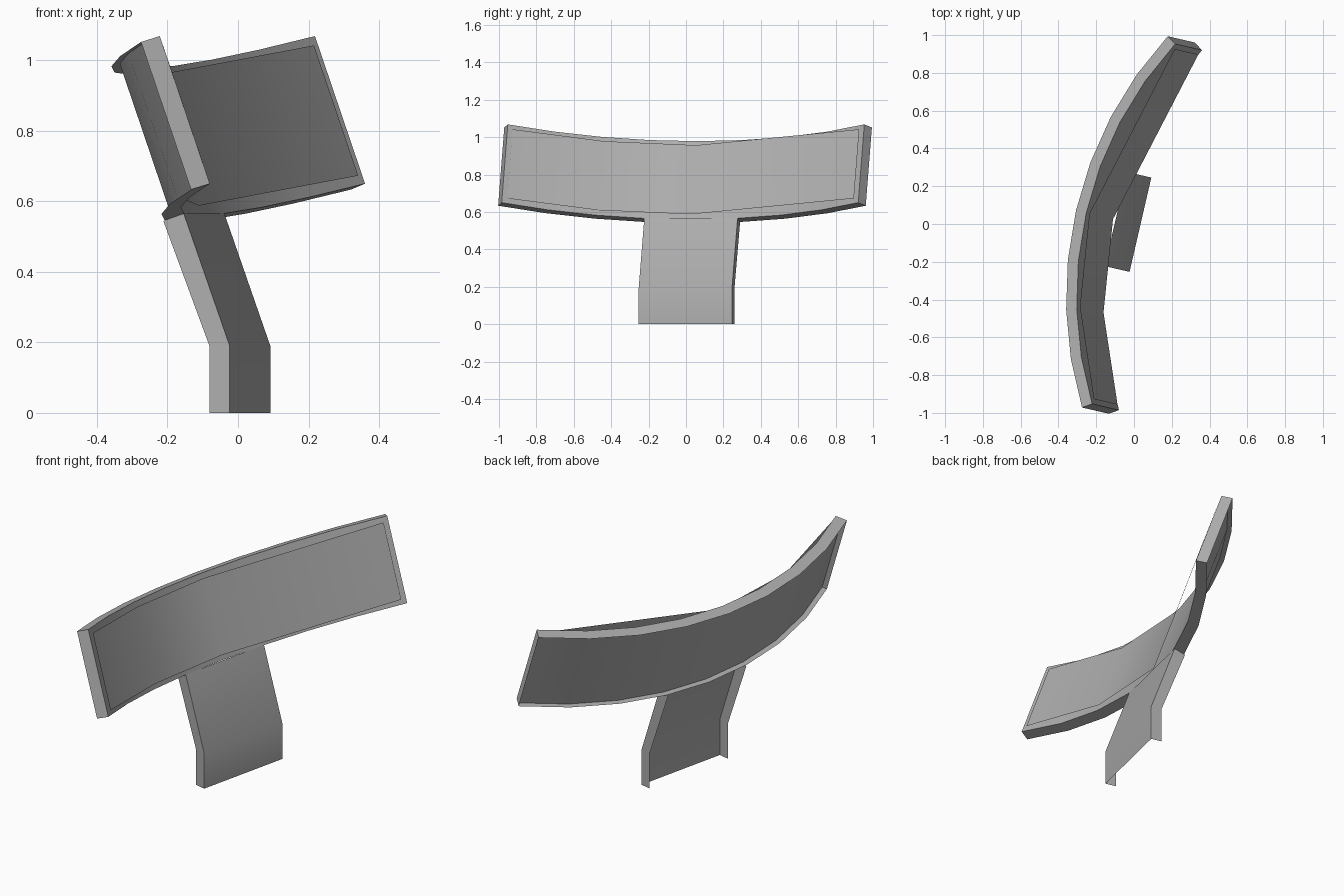
import bpy
import math
from mathutils import Matrix, Vector

cube = bpy.data.objects.get("Cube")
if cube:
    bpy.data.objects.remove(cube, do_unlink=True)

grey = bpy.data.materials.new("plain grey")
grey.use_nodes = True
colour = (0.42, 0.42, 0.42, 1)
grey.diffuse_color = colour
grey.node_tree.nodes["Principled BSDF"].inputs["Base Color"].default_value = colour

TURN = Matrix.Rotation(math.radians(-13), 3, 'Z')   # whole model is turned
LEAN = math.radians(19.2)                           # board and post lean back
FRONT_R, BACK_R = 1.888, 1.947                      # board curvature
FLOOR_R = BACK_R - 0.025                            # floor of the back recess
HEIGHT = 0.443
HALF_ANGLE = math.radians(31.2)
FOOT = Vector((-0.114, 0, 0.56))                    # bottom centre of board


def on_board(angle, radius, up):
    """Point on the leaning curved board."""
    out = FRONT_R - radius * math.cos(angle)
    x = out * math.cos(LEAN) - up * math.sin(LEAN)
    z = out * math.sin(LEAN) + up * math.cos(LEAN)
    return FOOT + Vector((x, radius * math.sin(angle), z))


def sheet(name, rows, caps=False):
    """Skin rows of points with quads, optionally capping both ends."""
    n = len(rows[0])
    points = [TURN @ Vector(p) for row in rows for p in row]
    faces = [(i * n + j, (i + 1) * n + j, (i + 1) * n + j + 1, i * n + j + 1)
             for i in range(len(rows) - 1) for j in range(n - 1)]
    if caps:
        faces.append(tuple(range(n)))
        faces.append(tuple(reversed(range(len(points) - n, len(points)))))
    mesh = bpy.data.meshes.new(name)
    mesh.from_pydata(points, [], faces)
    mesh.materials.append(grey)
    mesh.shade_smooth()
    mesh.set_sharp_from_angle(angle=math.radians(30))
    obj = bpy.data.objects.new(name, mesh)
    bpy.context.collection.objects.link(obj)
    return obj


# Curved board: front skin with a rim turned backwards
section = [(BACK_R, 0), (FRONT_R, 0), (FRONT_R, HEIGHT), (BACK_R, HEIGHT)]
angles = [HALF_ANGLE * (i / 4 - 1) for i in range(9)]
sheet("curved_board", [[on_board(a, r, u) for r, u in section] for a in angles],
      caps=True)

# Back panel: shallow recess inside the rim, facing backwards
sheet("back_panel", [[on_board(a, FLOOR_R, u) for u in (HEIGHT, 0)]
                     for a in angles])

# Thin face plate standing just in front, with coarser bends
margin = 0.026
edge = HALF_ANGLE - margin / FRONT_R
sheet("face_plate", [[on_board(a, FRONT_R - 0.009, u)
                      for u in (margin, HEIGHT - margin)]
                     for a in (-edge, -edge / 2, 0, edge)])

# Bent post: channel with side flanges, open at the back
left, right, depth = 0.26, -0.252, 0.059
path = [(-0.1, 0.566, 0.022), (0.034, 0.19, 0), (0.034, 0, 0)]
sheet("support_post", [[(x - depth, right, z - drop), (x, right, z),
                        (x, left, z), (x - depth, left, z - drop)]
                       for x, z, drop in path])
